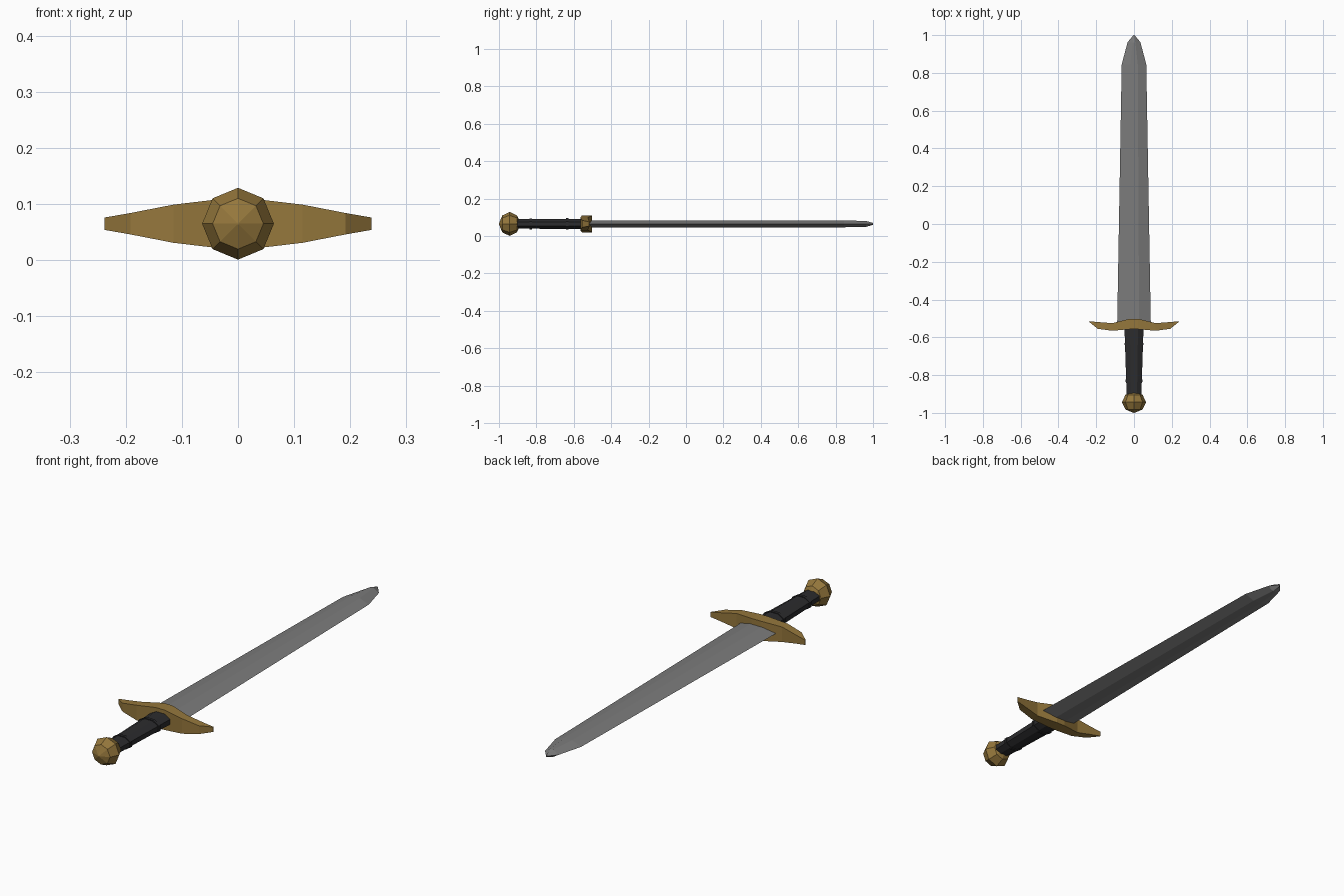
import bpy, bmesh, math

cube = bpy.data.objects.get("Cube")
if cube:
    bpy.data.objects.remove(cube)

MID = 0.065  # height of the sword's long axis


def material(name, colour):
    m = bpy.data.materials.new(name)
    m.use_nodes = True
    m.diffuse_color = (*colour, 1)
    m.node_tree.nodes["Principled BSDF"].inputs["Base Color"].default_value = (*colour, 1)
    return m


gold = material("aged gold", (0.30, 0.185, 0.045))
steel = material("dull steel", (0.20, 0.20, 0.20))
leather = material("black leather", (0.025, 0.025, 0.027))


def loft(name, rings, mat):
    """Skin matching rings of points and close both ends."""
    bm = bmesh.new()
    loops = [[bm.verts.new(p) for p in ring] for ring in rings]
    n = len(loops[0])
    for a, b in zip(loops, loops[1:]):
        for i in range(n):
            j = (i + 1) % n
            bm.faces.new((a[i], a[j], b[j], b[i]))
    bm.faces.new(loops[0])
    bm.faces.new(loops[-1])
    bmesh.ops.remove_doubles(bm, verts=bm.verts, dist=0.0002)
    bmesh.ops.recalc_face_normals(bm, faces=bm.faces)
    mesh = bpy.data.meshes.new(name)
    bm.to_mesh(mesh)
    bm.free()
    mesh.materials.append(mat)
    obj = bpy.data.objects.new(name, mesh)
    bpy.context.collection.objects.link(obj)
    return obj


def octagon(y, rx, rz, turn=0.0):
    angles = [math.pi * i / 4 + turn for i in range(8)]
    return [(rx * math.cos(a), y, MID + rz * math.sin(a)) for a in angles]


# Pommel: coarse eight-sided ball
R = 0.064
pommel_rings = []
for y, r in [(-1.0, 0.002), (-0.982, 0.707 * R), (-0.943, R),
             (-0.904, 0.707 * R), (-0.892, 0.02)]:
    pommel_rings.append(octagon(y, r, r))
loft("pommel", pommel_rings, gold)


# Grip: flattened octagonal handle, widening to the guard
def grip_ring(y, grow=0.0):
    t = (y + 0.91) / 0.37
    return octagon(y, 0.042 + 0.013 * t + grow, 0.027 + 0.003 * t + grow, math.pi / 8)


loft("grip", [grip_ring(-0.91), grip_ring(-0.54)], leather)
for name, y in [("lower_grip_band", -0.83), ("upper_grip_band", -0.635)]:
    loft(name, [grip_ring(y - 0.006, 0.004), grip_ring(y + 0.006, 0.004)], leather)

# Guard: curved bar, thick in the middle, tapering to swept tips
# (x, front y, back y, half height)
half = [(0.022, -0.557, -0.502, 0.045), (0.115, -0.565, -0.525, 0.034),
        (0.192, -0.555, -0.519, 0.019), (0.238, -0.518, -0.515, 0.011)]
stations = [(-x, f, b, h) for x, f, b, h in reversed(half)] + half
loft("guard", [[(x, f, MID - h), (x, b, MID - h), (x, b, MID + h), (x, f, MID + h)]
               for x, f, b, h in stations], gold)


# Blade: bevelled edges either side of a flat centre, with a pointed tip
def blade_ring(y, edge, flat, thick):
    return [(-edge, y, MID), (-flat, y, MID + thick), (flat, y, MID + thick),
            (edge, y, MID), (flat, y, MID - thick), (-flat, y, MID - thick)]


loft("blade", [blade_ring(-0.53, 0.089, 0.027, 0.019),
               blade_ring(0.845, 0.065, 0.02, 0.018),
               blade_ring(0.962, 0.034, 0.007, 0.016),
               blade_ring(1.0, 0.003, 0.001, 0.005)], steel)
